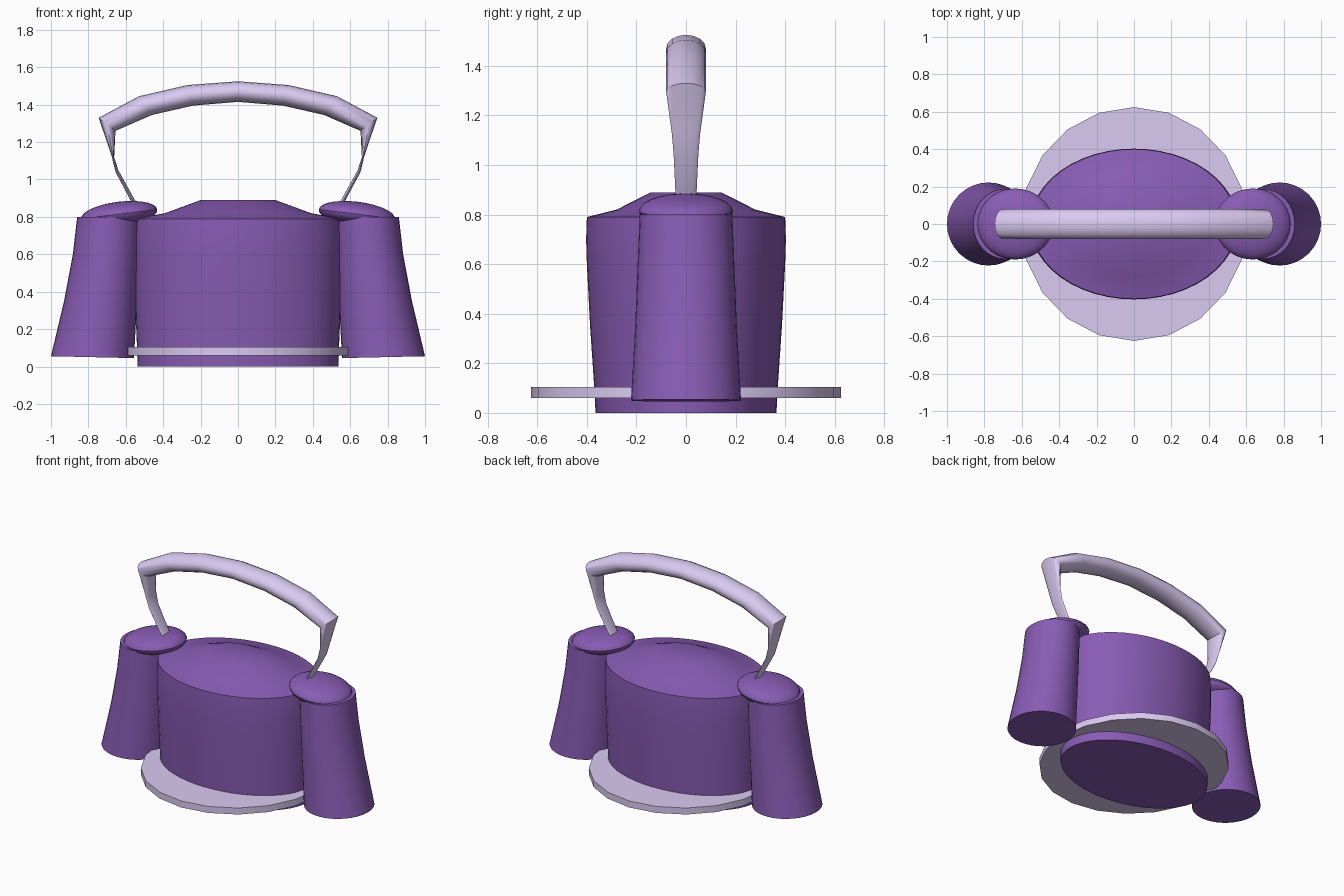
import bpy, bmesh
from math import sin, cos, pi, radians
from mathutils import Matrix

if "Cube" in bpy.data.objects:
    bpy.data.objects.remove(bpy.data.objects["Cube"])


def material(name, color):
    m = bpy.data.materials.new(name)
    m.diffuse_color = (*color, 1)
    m.use_nodes = True
    m.node_tree.nodes["Principled BSDF"].inputs["Base Color"].default_value = m.diffuse_color
    return m


PURPLE = material("purple", (0.25, 0.107, 0.46))
LILAC = material("lilac", (0.70, 0.59, 0.88))


def finish(bm, name, mat, angle=35, mirror=False):
    bmesh.ops.recalc_face_normals(bm, faces=bm.faces)
    mesh = bpy.data.meshes.new(name)
    bm.to_mesh(mesh)
    bm.free()
    obj = bpy.data.objects.new(name, mesh)
    bpy.context.collection.objects.link(obj)
    mesh.materials.append(mat)
    if mirror:
        obj.modifiers.new("mirror", 'MIRROR').use_clip = False
    bpy.ops.object.select_all(action='DESELECT')
    obj.select_set(True)
    bpy.context.view_layer.objects.active = obj
    bpy.ops.object.shade_smooth_by_angle(angle=radians(angle))
    return obj


def loft(rings):
    """Skin a list of point rings and cap both ends."""
    bm = bmesh.new()
    vs = [[bm.verts.new(p) for p in r] for r in rings]
    n = len(vs[0])
    for a, b in zip(vs, vs[1:]):
        for i in range(n):
            j = (i + 1) % n
            bm.faces.new((a[i], a[j], b[j], b[i]))
    bm.faces.new(vs[0])
    bm.faces.new(vs[-1])
    return bm


def ellipse(cx, z, rx, ry, n, tilt=0.0):
    return [(cx + rx * cos(2 * pi * i / n), ry * sin(2 * pi * i / n),
             z + tilt * cos(2 * pi * i / n)) for i in range(n)]


# oval body with a shallow faceted dome
body = [(0, .537, .365), (.10, .54, .37), (.35, .55, .387), (.60, .556, .40),
        (.70, .556, .403), (.79, .55, .40), (.82, .39, .28), (.89, .20, .142)]
finish(loft([ellipse(0, z, rx, ry, 48) for z, rx, ry in body]), "body", PURPLE)

# flared side tubes
tube = [(.778, .05, .222, .222, .005), (.735, .35, .195, .205, 0),
        (.705, .60, .178, .195, 0), (.69, .80, .17, .187, 0)]
finish(loft([ellipse(cx, z, rx, ry, 32, t) for cx, z, rx, ry, t in tube]),
       "side_tubes", PURPLE, mirror=True)

# tilted rounded caps where the tubes meet the body
bm = bmesh.new()
bmesh.ops.create_uvsphere(
    bm, u_segments=28, v_segments=14, radius=1,
    matrix=Matrix.Translation((.635, 0, .815)) @ Matrix.Rotation(radians(7), 4, 'Y')
    @ Matrix.Diagonal((.205, .19, .066, 1)))
finish(bm, "shoulder_caps", PURPLE, mirror=True)

# low-poly base plate
finish(loft([ellipse(0, z, .605, .625, 20) for z in (.06, .105)]), "base_plate", LILAC, 30)

# arched handle: outer point, inner point, half width of each section
half = [((.57, .88), (.54, .87), .042), ((.655, 1.04), (.64, 1.05), .05),
        ((.677, 1.13), (.662, 1.12), .057), ((.745, 1.33), (.655, 1.26), .08),
        ((.53, 1.445), (.46, 1.345), .08), ((.27, 1.505), (.24, 1.395), .08),
        ((0, 1.525), (0, 1.415), .08)]
path = half + [((-o[0], o[1]), (-i[0], i[1]), w) for o, i, w in reversed(half[:-1])]


def section(outer, inner, w, n=16):
    pts = []
    for k in range(n):
        a = 2 * pi * k / n
        t = (1 + cos(a)) / 2
        pts.append((inner[0] + (outer[0] - inner[0]) * t, w * sin(a),
                    inner[1] + (outer[1] - inner[1]) * t))
    return pts


finish(loft([section(*s) for s in path]), "handle", LILAC, 40)
